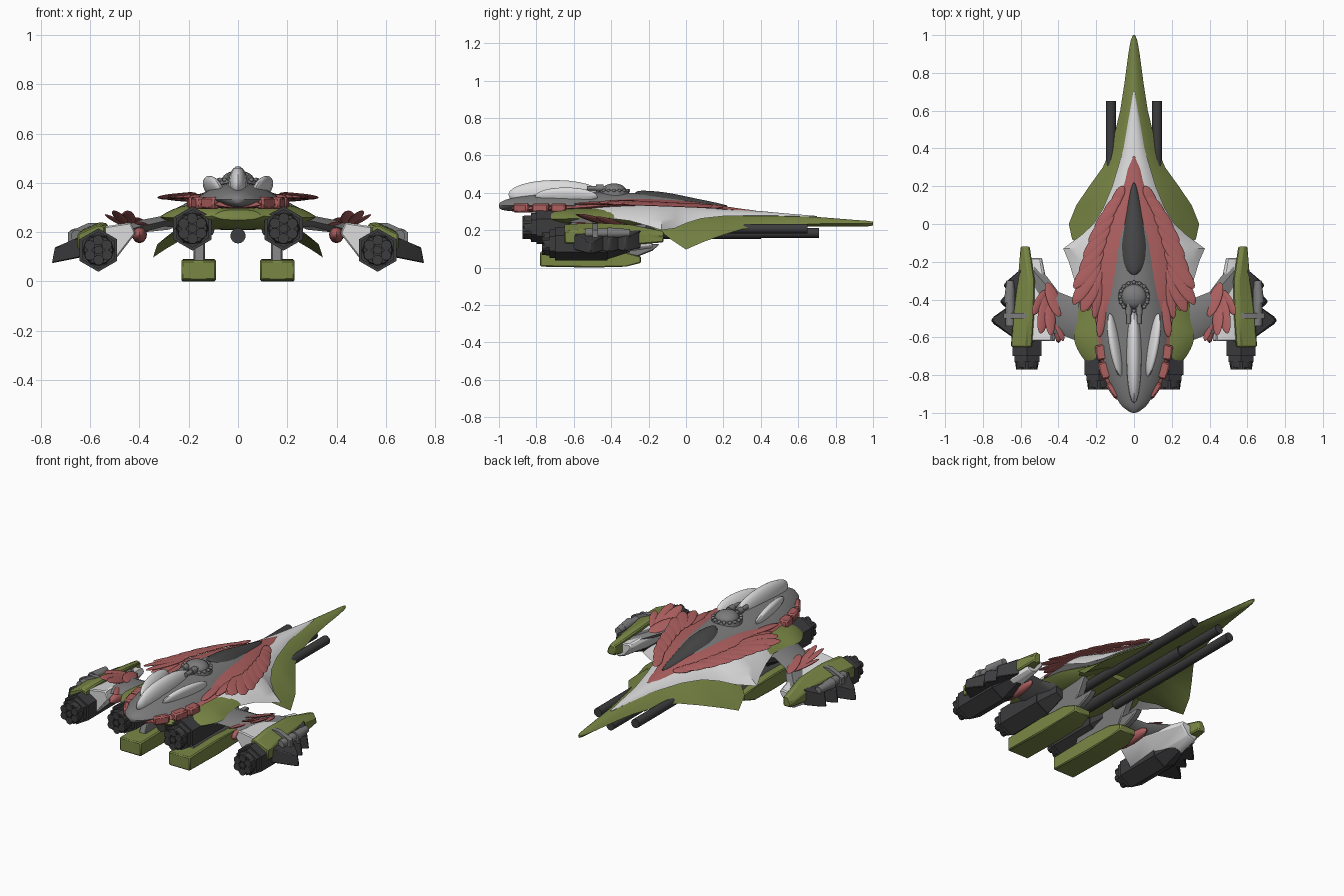
import bpy, bmesh, math
from mathutils import Vector, Matrix

if "Cube" in bpy.data.objects:
    bpy.data.objects.remove(bpy.data.objects["Cube"])


def material(name, rgb):
    m = bpy.data.materials.new(name)
    m.diffuse_color = (*rgb, 1)
    m.use_nodes = True
    m.node_tree.nodes["Principled BSDF"].inputs["Base Color"].default_value = m.diffuse_color
    return m


GREEN = material("olive green", (0.19, 0.24, 0.06))
RED = material("dull red", (0.42, 0.115, 0.115))
WHITE = material("off white", (0.72, 0.72, 0.72))
GREY = material("mid grey", (0.2, 0.2, 0.2))
DARK = material("dark grey", (0.045, 0.045, 0.048))
CANOPY = material("canopy grey", (0.062, 0.062, 0.062))


def finish(name, bm, mat, mirror=False, smooth=35, bevel=0):
    bmesh.ops.recalc_face_normals(bm, faces=bm.faces)
    me = bpy.data.meshes.new(name)
    bm.to_mesh(me)
    bm.free()
    me.materials.append(mat)
    me.shade_smooth()
    me.set_sharp_from_angle(angle=math.radians(smooth))
    ob = bpy.data.objects.new(name, me)
    bpy.context.collection.objects.link(ob)
    if bevel:
        b = ob.modifiers.new("bevel", 'BEVEL')
        b.width, b.segments = bevel, 1
    if mirror:
        ob.modifiers.new("mirror", 'MIRROR').use_mirror_merge = False
    return ob


def bridge(bm, rings):
    """Skin a list of equal-length closed rings and cap both ends."""
    vs = [[bm.verts.new(p) for p in r] for r in rings]
    n = len(vs[0])
    for a, b in zip(vs, vs[1:]):
        for i in range(n):
            bm.faces.new((a[i], a[(i + 1) % n], b[(i + 1) % n], b[i]))
    bm.faces.new(vs[0])
    bm.faces.new(vs[-1])


def resample(st, steps):
    """Catmull-Rom through the stations."""
    out = []
    for i in range(len(st) - 1):
        a, b, c, d = st[max(i - 1, 0)], st[i], st[i + 1], st[min(i + 2, len(st) - 1)]
        for k in range(steps):
            t = k / steps
            out.append([0.5 * (2 * q + (r - p) * t + (2 * p - 5 * q + 4 * r - s) * t * t
                               + (3 * q - p - 3 * r + s) * t ** 3) for p, q, r, s in zip(a, b, c, d)])
    return out + [list(st[-1])]


def hull(name, mat, stations, p=2.5, steps=4, n=16, smooth=40):
    """Symmetric shell; station = y, half width, top z, edge z, bottom z."""
    bm = bmesh.new()
    rings = []
    for y, w, zt, ze, zb in resample(stations, steps):
        us = [-math.cos(math.pi * i / n) for i in range(n + 1)]
        arch = lambda u, z: (u * max(w, 0.002), y, ze + (z - ze) * (1 - abs(u) ** p))
        rings.append([arch(u, zt) for u in us] + [arch(u, zb) for u in us[-2:0:-1]])
    bridge(bm, rings)
    return finish(name, bm, mat, smooth=smooth)


def slab(name, mat, rings, mirror=True, bevel=0.006):
    bm = bmesh.new()
    bridge(bm, rings)
    return finish(name, bm, mat, mirror, 35, bevel)


def tube(bm, a, b, r1, r2=None, n=16):
    a, b = Vector(a), Vector(b)
    m = Matrix.Translation((a + b) / 2) @ (b - a).to_track_quat('Z', 'Y').to_matrix().to_4x4()
    spin = math.pi / 6 if n == 6 else 0
    bmesh.ops.create_cone(bm, cap_ends=True, segments=n, radius1=r1, radius2=r1 if r2 is None else r2,
                          depth=(b - a).length, matrix=m @ Matrix.Rotation(math.pi / 2 + spin, 4, 'Z'))


def blob(bm, c, r, rot=Matrix.Identity(4)):
    bmesh.ops.create_uvsphere(bm, u_segments=20, v_segments=12, radius=1,
                              matrix=Matrix.Translation(c) @ rot @ Matrix.Diagonal((*r, 1)))


def leaf(bm, root, tip, width, roll=0, thick=0.008):
    root, tip = Vector(root), Vector(tip)
    d = (tip - root).normalized()
    x = d.cross(Vector((0, 0, 1))).normalized()
    rot = Matrix((x, d, x.cross(d))).transposed().to_4x4() @ Matrix.Rotation(roll, 4, 'Y')
    blob(bm, (root + tip) / 2, (width / 2, (tip - root).length / 2, thick), rot)


# --- layered main hull -------------------------------------------------
hull("green_nose_hull", GREEN, [
    (1, .006, .245, .237, .225), (.97, .018, .25, .237, .22), (.9, .03, .255, .235, .22),
    (.75, .05, .267, .235, .22), (.6, .073, .278, .232, .22), (.4, .122, .29, .22, .22),
    (.3, .165, .298, .205, .225), (.2, .237, .303, .175, .23), (.1, .305, .31, .14, .235),
    (.0, .345, .318, .097, .24), (-.08, .328, .318, .15, .25), (-.13, .27, .318, .19, .25),
    (-.2, .22, .318, .22, .25)], p=1.7, steps=1)
hull("white_mid_hull", WHITE, [
    (.7, .004, .276, .272, .265), (.55, .03, .288, .276, .27), (.4, .055, .302, .279, .272),
    (.2, .115, .316, .275, .275), (.08, .165, .333, .262, .28), (0, .215, .345, .237, .285),
    (-.06, .28, .35, .21, .29), (-.13, .375, .355, .2, .3), (-.2, .345, .355, .222, .3),
    (-.3, .315, .355, .25, .3), (-.42, .285, .352, .265, .3), (-.52, .22, .345, .28, .3)], steps=1)
hull("green_rear_hull", GREEN, [
    (-.1, .16, .3, .26, .22), (-.3, .27, .32, .265, .215), (-.5, .3, .322, .265, .21), (-.6, .318, .32, .262, .21),
    (-.68, .29, .315, .26, .215), (-.75, .23, .305, .26, .225), (-.82, .1, .29, .265, .25)], p=4)
hull("red_collar", RED, [
    (.36, .004, .307, .303, .298), (.3, .03, .314, .306, .3), (.2, .055, .329, .314, .305),
    (0, .125, .358, .336, .32), (-.2, .19, .372, .337, .32), (-.4, .215, .372, .332, .315),
    (-.6, .19, .36, .318, .3), (-.8, .162, .35, .312, .295), (-.93, .095, .335, .312, .3)])
hull("grey_fuselage", GREY, [
    (.18, .01, .325, .322, .315), (.05, .055, .355, .34, .32), (-.1, .1, .385, .345, .31), (-.3, .145, .4, .335, .3),
    (-.5, .172, .405, .333, .3), (-.7, .165, .4, .333, .3), (-.85, .125, .386, .333, .3),
    (-.95, .075, .367, .333, .303), (-.99, .03, .35, .333, .312), (-1, .006, .338, .333, .324)], p=2.2)
hull("cockpit_canopy", CANOPY, [
    (.22, .003, .332, .328, .32), (.17, .022, .345, .33, .32), (.05, .045, .37, .345, .33), (-.1, .063, .4, .37, .35),
    (-.2, .06, .41, .38, .36), (-.25, .035, .41, .392, .37), (-.27, .004, .403, .4, .39)], p=2)

# --- overlapping feather plates along both sides ------------------------
bm = bmesh.new()
feathers = ((.055, .2, .115, .09), (.07, .15, .16, .04), (.09, .11, .205, -.03), (.11, .05, .238, -.1),
            (.13, -.01, .265, -.18), (.15, -.07, .287, -.26), (.165, -.14, .318, -.34),
            (.18, -.2, .322, -.425), (.18, -.24, .275, -.465))
for i, (rx, ry, tx, ty) in enumerate(feathers):
    z = .32 + .003 * i
    leaf(bm, (rx, ry, z + .008), (tx, ty, z + .003), .055 + .003 * i, -.25)
for x, y in ((.245, -.46), (.21, -.5), (.185, -.6)):
    leaf(bm, (x - .03, y + .2, .35), (x, y, .34), .05)
finish("body_feathers", bm, RED, True)

# --- red blocks around the front rim ------------------------------------
for i, (x, y, a, w, l) in enumerate(((.172, -.68, .12, .062, .08), (.155, -.775, .28, .055, .09),
                                     (.112, -.88, .6, .035, .09))):
    bm = bmesh.new()
    bmesh.ops.create_cube(bm, size=1, matrix=Matrix.Translation((x, y, .318)) @ Matrix.Rotation(-a, 4, 'Z')
                          @ Matrix.Diagonal((w, l, .048, 1)))
    finish(f"red_rim_block_{i + 1}", bm, RED, True, bevel=.008)

# --- white crests and the turret -----------------------------------------
bm = bmesh.new()
blob(bm, (0, -.7, .39), (.04, .25, .078))
finish("centre_crest", bm, WHITE)
bm = bmesh.new()
blob(bm, (.1, -.64, .38), (.026, .17, .052), Matrix.Rotation(-.17, 4, 'Z') @ Matrix.Rotation(.45, 4, 'Y'))
finish("side_crests", bm, WHITE, True)
bm = bmesh.new()
tube(bm, (0, -.385, .38), (0, -.385, .412), .085, .08, 24)
blob(bm, (0, -.385, .41), (.066, .066, .04))
for s in (-1, 1):
    tube(bm, (s * .028, -.42, .425), (s * .028, -.53, .425), .012)
    tube(bm, (s * .028, -.44, .425), (s * .028, -.48, .425), .018)
for k in range(16):
    a = k * math.tau / 16
    blob(bm, (.076 * math.cos(a), -.385 + .076 * math.sin(a), .412), (.01, .01, .009))
finish("turret", bm, GREY)

# --- long guns -------------------------------------------------------------
bm = bmesh.new()
tube(bm, (0, -.72, .185), (0, .71, .185), .026)
tube(bm, (0, -.72, .185), (0, .4, .185), .031)
finish("centre_gun", bm, DARK)
bm = bmesh.new()
tube(bm, (.122, -.3, .208), (.122, .65, .208), .026)
finish("side_guns", bm, DARK, True)


# --- hexagonal engines ------------------------------------------------------
def engine(name, x, z, y0, y1, y2, r):
    bm = bmesh.new()
    tube(bm, (x, y0, z), (x, y0 + .12, z), r * .94, r * .5, 6)
    tube(bm, (x, y1, z), (x, y0, z), r, r, 6)
    tube(bm, (x, y1 - .03, z), (x, y1, z), r * .86, r * .86, 6)
    tube(bm, (x, y2 + .01, z), (x, y1, z), r * .66, r * .76, 12)
    for k in range(6):
        a = k * math.tau / 6 + .5
        cx, cz = x + r * .46 * math.cos(a), z + r * .46 * math.sin(a)
        tube(bm, (cx, y2, cz), (cx, y1, cz), r * .24, r * .26, 10)
    tube(bm, (x, y2, z), (x, y1, z), r * .2, n=10)
    finish(name, bm, DARK, True, 30)


engine("inner_engines", .185, .215, -.5, -.8, -.875, .09)
engine("outer_engines", .567, .127, -.42, -.7, -.77, .088)

# --- lower pods and their struts ---------------------------------------------
prof = ((-.78, 0.005), (-.5, 0), (-.32, .005), (-.24, .025), (-.24, .06), (-.32, .08), (-.5, .09), (-.78, .085))
slab("lower_pods", GREEN, [[(x + dx * (y < -.3), y, z) for y, z in prof] for x, dx in ((.105, -.015), (.21, .02))],
     bevel=.006)
strut = ((-.68, .07), (-.3, .07), (-.2, .24), (-.6, .24))
slab("pod_struts", GREY, [[(x, y, z) for y, z in strut] for x in (.135, .18)])
keel = ((-.42, .05), (-.28, .05), (-.18, .09), (-.14, .125), (-.3, .13))
slab("pod_tail_fins", GREY, [[(x, y, z) for y, z in keel] for x in (.14, .18)])

# --- arms out to the nacelles --------------------------------------------------
arm = ((.2, -.36, -.68, .235, .02), (.3, -.4, -.62, .245, .022), (.4, -.36, -.58, .222, .026),
       (.46, -.28, -.58, .205, .022), (.53, -.2, -.6, .185, .02))
slab("wing_arms", GREY, [[(x, a, z), (x, a - .05, z + t), (x, b + .05, z + t), (x, b, z), (x, b + .05, z - t),
                          (x, a - .05, z - t)] for x, a, b, z, t in arm], bevel=0)
bm = bmesh.new()
blob(bm, (.4, -.5, .19), (.03, .13, .034))
finish("arm_red_joints", bm, RED, True)

# --- outer nacelles ---------------------------------------------------------------
sec = ((.415, .195), (.435, .24), (.55, .222), (.63, .17), (.63, .08), (.585, .055), (.5, .085))
slab("nacelle_bodies", WHITE, [[(.555 + (x - .555) * s, y, .15 + (z - .15) * s) for x, z in sec]
                               for y, s in ((-.62, 1), (-.42, .85), (-.18, .5))])
cowl = ((-.12, .552, .6, .135, .19), (-.3, .525, .615, .12, .225), (-.5, .53, .64, .125, .235),
        (-.65, .54, .652, .13, .225))
slab("nacelle_green_cowls", GREEN, [[(a, y, z1), (a + .03, y, z1 + .006), (b, y, z1 - .03), (b, y, z0), (a, y, z0)]
                                    for y, a, b, z0, z1 in cowl])
for i, (y, h, tip) in enumerate(((-.325, .085, .692), (-.41, .09, .71), (-.51, .12, .758))):
    tri = ((.6, y + h), (tip - .015, y + .02), (tip, y), (tip - .015, y - .02), (.6, y - h))
    slab(f"nacelle_side_armour_{i + 1}", DARK,
         [[(x + dx * (x > .61), yy, z - (x - .6) * k) for x, yy in tri]
          for z, dx, k in ((.105, .0, .2), (.2, -.012, .4))], bevel=.004)
bm = bmesh.new()
tube(bm, (.655, -.54, .185), (.655, -.34, .185), .024)
tube(bm, (.66, -.42, .185), (.655, -.3, .185), .03, .02)
finish("nacelle_pipes", bm, GREY, True)
slab("nacelle_clamps", GREY, [[(.57, y, .238), (.61, y, .236), (.69, y, .2), (.69, y, .16), (.6, y, .16)]
                              for y in (-.5, -.47)], bevel=0)

# --- feather fans on the nacelles ---------------------------------------------------
bm = bmesh.new()
for rx, ry, tx, ty, tz, w in ((.46, -.31, .395, -.49, .255, .07), (.425, -.45, .375, -.62, .235, .045),
                              (.45, -.4, .44, -.59, .285, .06), (.46, -.37, .495, -.58, .285, .065),
                              (.465, -.35, .535, -.48, .27, .055)):
    leaf(bm, (rx, ry, .228), (tx, ty, tz), w, .35)
finish("nacelle_feathers", bm, RED, True)
